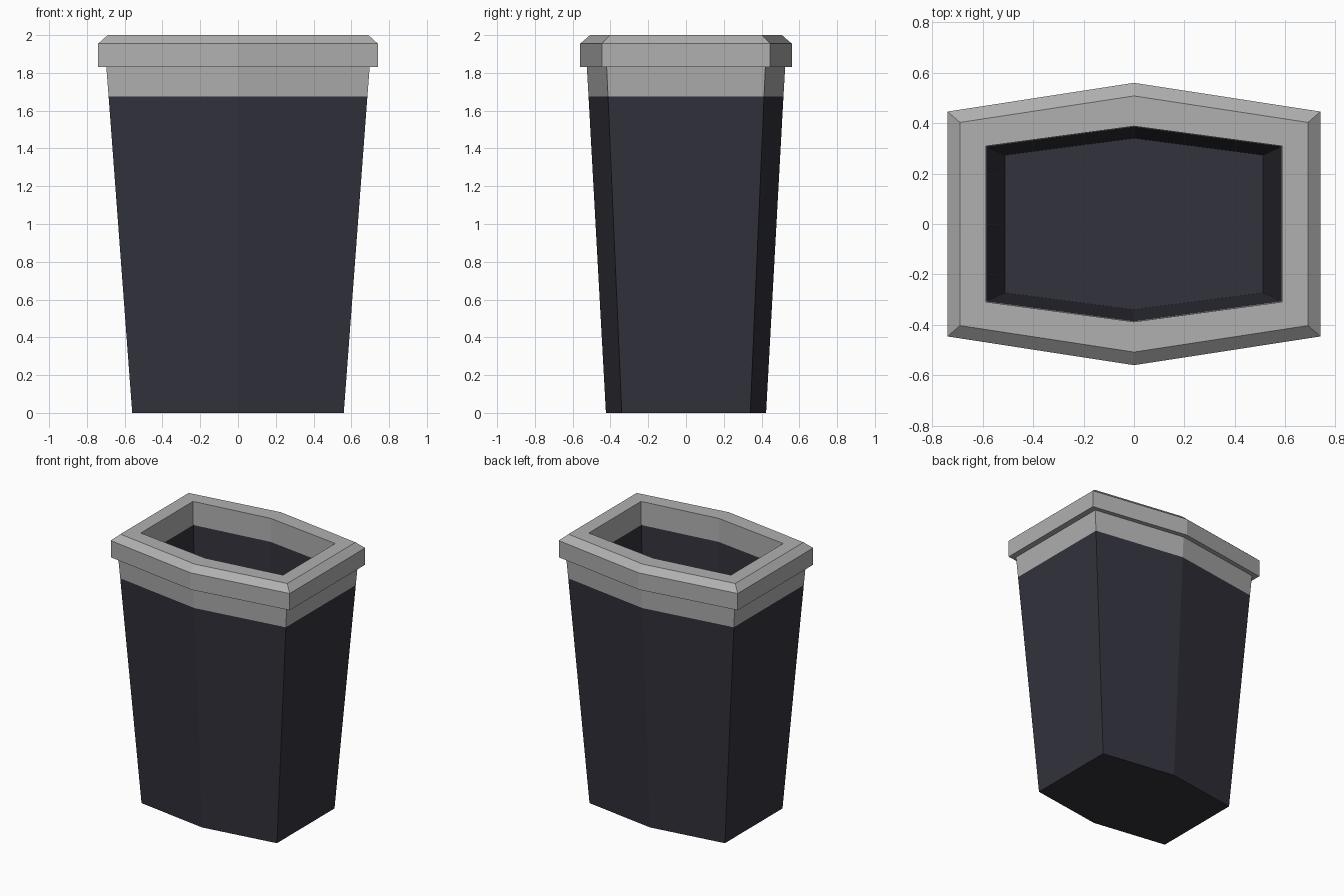
import bpy
import bmesh

if "Cube" in bpy.data.objects:
    bpy.data.objects.remove(bpy.data.objects["Cube"])


def make_material(name, rgb):
    mat = bpy.data.materials.new(name)
    mat.diffuse_color = (*rgb, 1.0)
    mat.use_nodes = True
    mat.node_tree.nodes["Principled BSDF"].inputs["Base Color"].default_value = mat.diffuse_color
    return mat


DARK, GREY = 0, 1
materials = [make_material("dark_plastic", (0.032, 0.032, 0.045)),
             make_material("grey_plastic", (0.434, 0.434, 0.434))]

# Each ring: half width, side-corner y, middle y, height, colour of the band leading up to it
profile = [
    (0.56, 0.34, 0.424, 0.0, DARK),      # foot
    (0.685, 0.413, 0.516, 1.675, DARK),  # top of the dark body
    (0.697, 0.42, 0.525, 1.83, GREY),    # collar
    (0.74, 0.446, 0.56, 1.83, GREY),     # underside of rim
    (0.74, 0.446, 0.56, 1.955, GREY),    # rim side
    (0.69, 0.403, 0.508, 2.0, GREY),     # rim bevel
    (0.588, 0.309, 0.388, 2.0, GREY),    # rim top
    (0.585, 0.307, 0.386, 1.825, GREY),  # inner lip
    (0.512, 0.273, 0.34, 0.1, DARK),     # inner wall down to the floor
]


def hexagon(bm, hx, yc, ym, z):
    points = [(hx, -yc), (hx, yc), (0, ym), (-hx, yc), (-hx, -yc), (0, -ym)]
    return [bm.verts.new((x, y, z)) for x, y in points]


# Loft the bin as one closed shell
bm = bmesh.new()
rings = [hexagon(bm, *p[:4]) for p in profile]
for k in range(1, len(rings)):
    low, high = rings[k - 1], rings[k]
    for i in range(6):
        j = (i + 1) % 6
        face = bm.faces.new((low[i], low[j], high[j], high[i]))
        face.material_index = profile[k][4]

# Underside and inner floor
bm.faces.new(rings[0][::-1]).material_index = DARK
bm.faces.new(rings[-1]).material_index = DARK

mesh = bpy.data.meshes.new("waste_bin")
bm.to_mesh(mesh)
bm.free()
for mat in materials:
    mesh.materials.append(mat)
bpy.context.collection.objects.link(bpy.data.objects.new("waste_bin", mesh))
